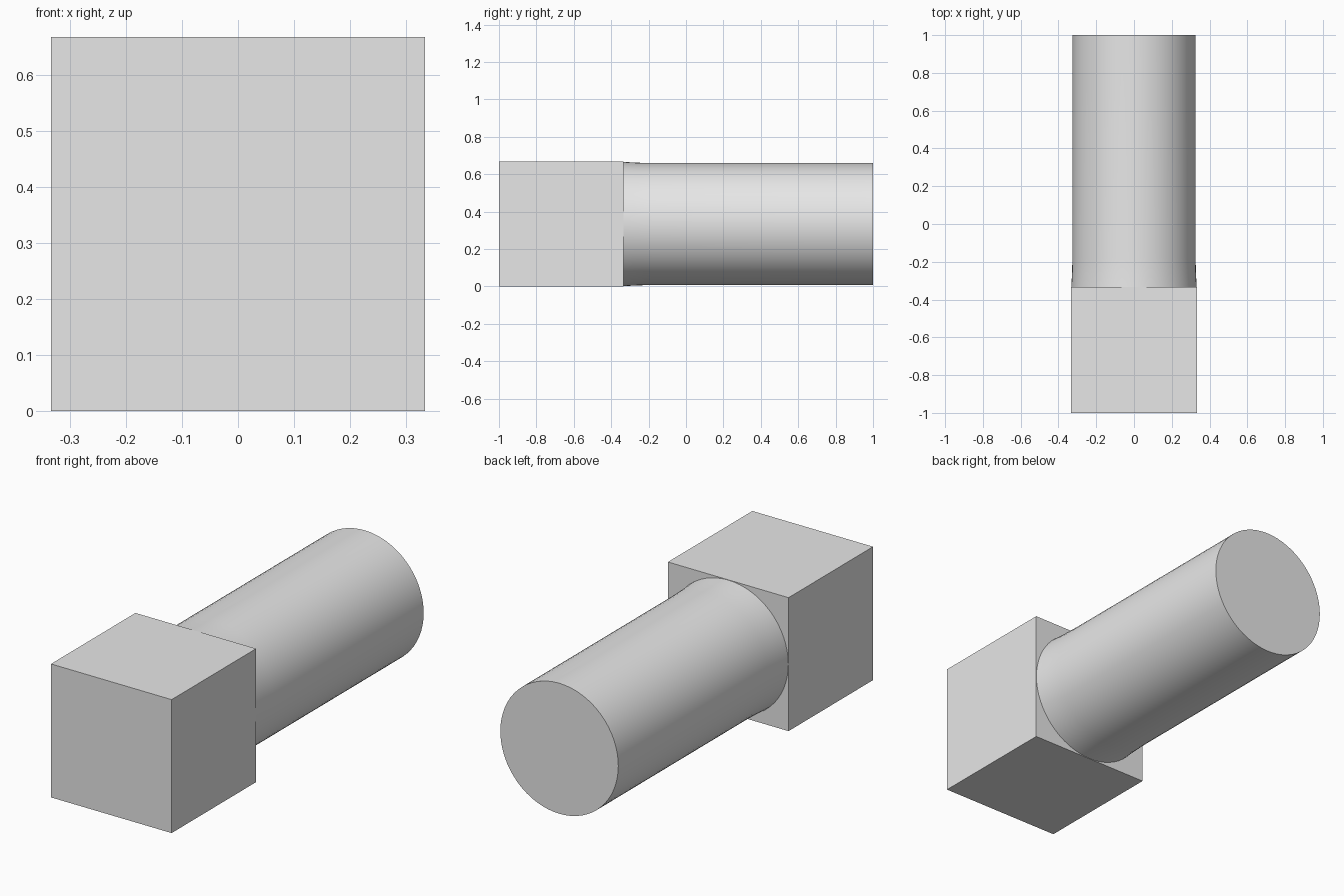
import bpy
import bmesh
import math
from mathutils import Matrix, Vector

default_cube = bpy.data.objects.get("Cube")
if default_cube:
    bpy.data.objects.remove(default_cube, do_unlink=True)

HALF = 1 / 3       # half the width of the head
SEGMENTS = 64

# One plain grey for both parts
grey = bpy.data.materials.new("plain_grey")
grey.use_nodes = True
colour = (0.8, 0.8, 0.8, 1)
grey.diffuse_color = colour
grey.node_tree.nodes["Principled BSDF"].inputs["Base Color"].default_value = colour


def add_part(name, bm):
    bmesh.ops.recalc_face_normals(bm, faces=bm.faces[:])
    mesh = bpy.data.meshes.new(name)
    bm.to_mesh(mesh)
    bm.free()
    mesh.materials.append(grey)
    part = bpy.data.objects.new(name, mesh)
    bpy.context.collection.objects.link(part)
    return part


# Square head at the front
bm = bmesh.new()
bmesh.ops.create_cube(bm, size=2 * HALF,
                      matrix=Matrix.Translation((0, HALF - 1, HALF)))
add_part("square_head", bm)

# Round shaft: rings along y, flaring slightly where it meets the head
profile = [(-HALF, 0.332), (-0.26, 0.328), (-0.18, 0.326), (1, 0.326)]
bm = bmesh.new()
rings = []
for y, radius in profile:
    angles = [math.tau * i / SEGMENTS for i in range(SEGMENTS)]
    rings.append([bm.verts.new(Vector((radius * math.cos(a), y,
                                      HALF + radius * math.sin(a))))
                  for a in angles])
for lower, upper in zip(rings, rings[1:]):
    for i in range(SEGMENTS):
        j = (i + 1) % SEGMENTS
        bm.faces.new((lower[i], lower[j], upper[j], upper[i]))
bm.faces.new(rings[0])
bm.faces.new(rings[-1])
shaft = add_part("round_shaft", bm)

# Smooth sides with a crisp end rim
bpy.ops.object.select_all(action='DESELECT')
shaft.select_set(True)
bpy.context.view_layer.objects.active = shaft
bpy.ops.object.shade_smooth_by_angle(angle=math.radians(30))
